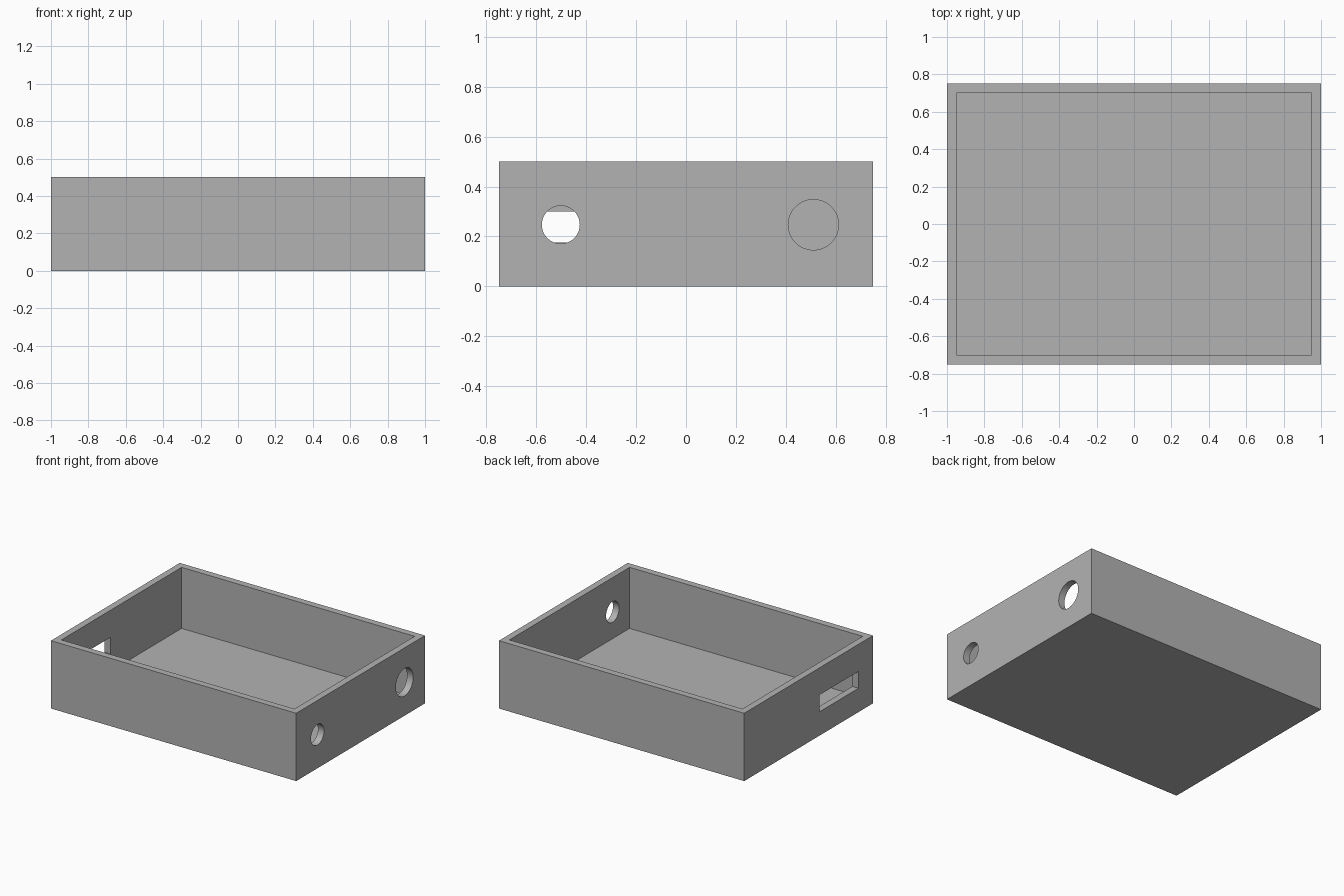
import bpy
import math

default_cube = bpy.data.objects.get("Cube")
if default_cube:
    bpy.data.objects.remove(default_cube, do_unlink=True)

LENGTH, DEPTH, HEIGHT, WALL = 2.0, 1.5, 0.5, 0.05
WALL_X = LENGTH / 2 - WALL / 2

grey = bpy.data.materials.new("plain grey")
grey.use_nodes = True
grey.diffuse_color = (0.45, 0.45, 0.45, 1)
grey.node_tree.nodes["Principled BSDF"].inputs["Base Color"].default_value = grey.diffuse_color


def box(name, size, centre):
    bpy.ops.mesh.primitive_cube_add(size=1, location=centre)
    obj = bpy.context.object
    obj.name = name
    obj.scale = size
    bpy.ops.object.transform_apply(location=True, rotation=True, scale=True)
    obj.data.materials.append(grey)
    return obj


def round_cutter(name, radius, y, z):
    bpy.ops.mesh.primitive_cylinder_add(
        vertices=64, radius=radius, depth=WALL * 3,
        location=(WALL_X, y, z), rotation=(0, math.pi / 2, 0))
    obj = bpy.context.object
    obj.name = name
    obj.data.materials.append(grey)
    return obj


def cut(target, cutter):
    cutter.hide_render = True
    mod = target.modifiers.new(cutter.name, "BOOLEAN")
    mod.operation = "DIFFERENCE"
    mod.solver = "EXACT"
    mod.object = cutter
    bpy.context.view_layer.objects.active = target
    bpy.ops.object.modifier_apply(modifier=mod.name)
    bpy.data.objects.remove(cutter, do_unlink=True)


# Open tray: outer block with the inside hollowed out above the floor
tray = box("open_tray", (LENGTH, DEPTH, HEIGHT), (0, 0, HEIGHT / 2))
cut(tray, box("cavity", (LENGTH - 2 * WALL, DEPTH - 2 * WALL, HEIGHT),
              (0, 0, WALL + HEIGHT / 2)))

# Two round ports through the +x wall
cut(tray, round_cutter("small_port", 0.076, -0.502, 0.247))
cut(tray, round_cutter("large_port", 0.101, 0.511, 0.247))

# Rectangular slot through the -x wall
cut(tray, box("slot", (WALL * 3, 0.455, 0.124), (-WALL_X, -0.353, 0.238)))

# Smooth port bores, crisp edges
bpy.ops.object.select_all(action="DESELECT")
tray.select_set(True)
bpy.context.view_layer.objects.active = tray
bpy.ops.object.shade_smooth_by_angle(angle=math.radians(30))
